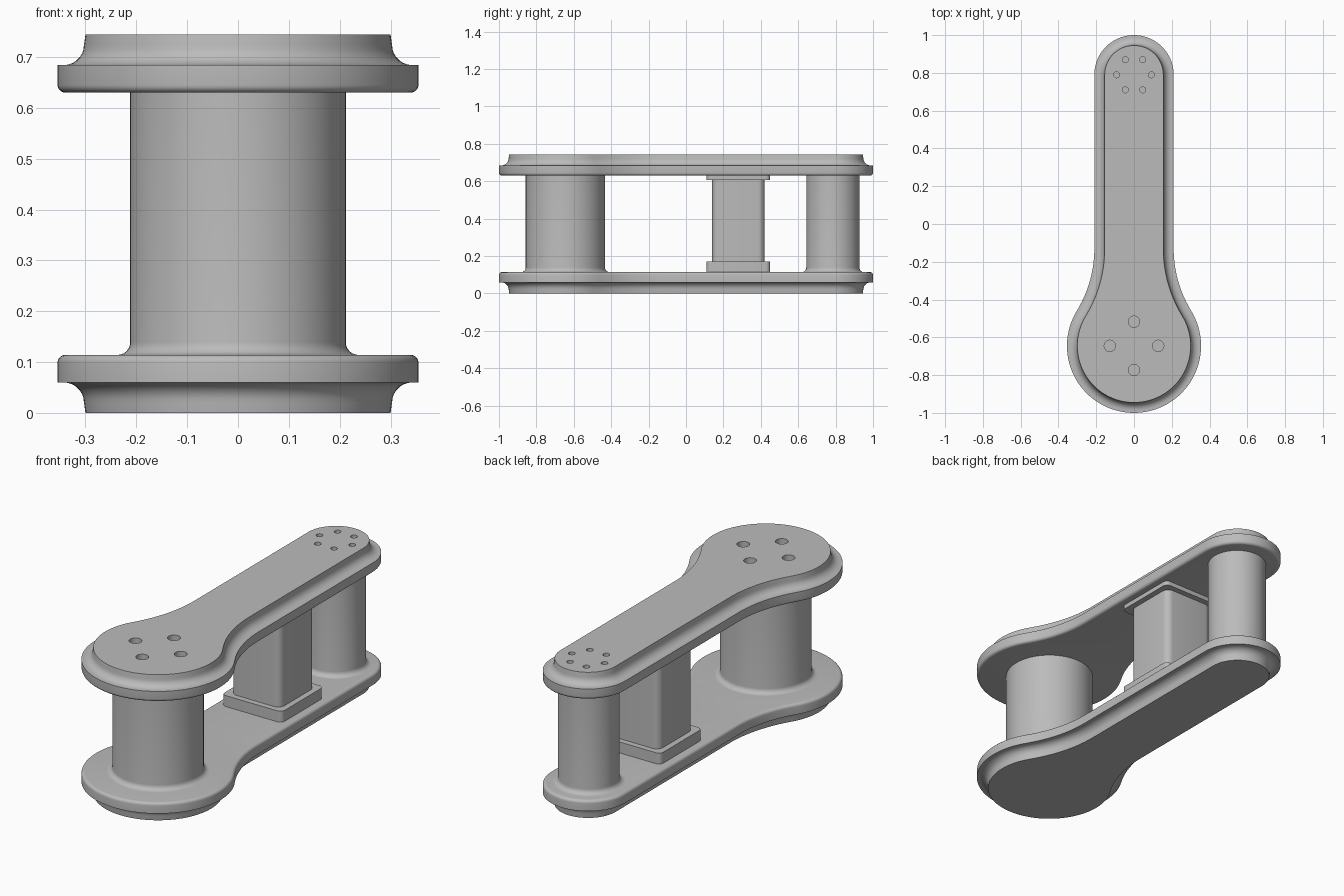
import bpy, bmesh
from math import sin, cos, pi, atan2, sqrt, radians

cube = bpy.data.objects.get("Cube")
if cube:
    bpy.data.objects.remove(cube)

# Main dimensions
BIG_Y, BIG_R = -0.645, 0.355
END_Y, END_R = 0.79, 0.21
NECK_Y, NECK_R = -0.13, 0.63
HEIGHT, PLATE = 0.744, 0.114

grey = bpy.data.materials.new("plain_grey")
grey.use_nodes = True
grey.diffuse_color = (0.5, 0.5, 0.5, 1)
grey.node_tree.nodes["Principled BSDF"].inputs["Base Color"].default_value = (0.5, 0.5, 0.5, 1)


def arc(cx, cy, r, a, b, n):
    return [(cx + r * cos(a + (b - a) * i / n), cy + r * sin(a + (b - a) * i / n))
            for i in range(n + 1)]


def keyhole(inset):
    """Outline with a round head, curved neck and straight round-ended arm."""
    neck_x = END_R + NECK_R
    t = atan2(NECK_Y - BIG_Y, neck_x)
    half = arc(0, BIG_Y, BIG_R - inset, -pi / 2, t, 32)
    half += arc(neck_x, NECK_Y, NECK_R + inset, pi + t, pi, 14)[1:]
    half += arc(0, END_Y, END_R - inset, 0, pi / 2, 20)
    return half + [(-x, y) for x, y in half[-2:0:-1]]


def rounded_rect(cy, half, r):
    pts = []
    for k, (sx, sy) in enumerate([(1, 1), (-1, 1), (-1, -1), (1, -1)]):
        pts += arc(sx * (half - r), cy + sy * (half - r), r, k * pi / 2, (k + 1) * pi / 2, 6)
    return pts


def loft(name, rings):
    """Skin a stack of (outline, z) rings and cap both ends."""
    bm = bmesh.new()
    loops = [[bm.verts.new((x, y, z)) for x, y in pts] for pts, z in rings]
    for lo, hi in zip(loops, loops[1:]):
        for i in range(len(lo)):
            j = (i + 1) % len(lo)
            bm.faces.new((lo[i], lo[j], hi[j], hi[i]))
    bm.faces.new(loops[0][::-1])
    bm.faces.new(loops[-1])
    bmesh.ops.recalc_face_normals(bm, faces=bm.faces)
    mesh = bpy.data.meshes.new(name)
    bm.to_mesh(mesh)
    bm.free()
    mesh.materials.append(grey)
    ob = bpy.data.objects.new(name, mesh)
    bpy.context.collection.objects.link(ob)
    return ob


def smooth(ob):
    bpy.ops.object.select_all(action='DESELECT')
    ob.select_set(True)
    bpy.context.view_layer.objects.active = ob
    bpy.ops.object.shade_smooth_by_angle(angle=radians(32))


def circle(cx, cy, r, n=64):
    return arc(cx, cy, r, 0, 2 * pi, n)[:-1]


# Plate edge: coved foot, vertical rim, rounded shoulder
edge = [(0.055, 0)]
edge += arc(0.012, 0.02, 0.04, 0, pi / 2, 7)
edge += [(0, 0.06)]
edge += arc(0.015, PLATE - 0.015, 0.015, pi, pi / 2, 5)

bottom_plate = loft("bottom_plate", [(keyhole(d), z) for d, z in edge])
top_plate = loft("top_plate", [(keyhole(d), HEIGHT - z) for d, z in reversed(edge)])

# Blind screw holes in the top plate
holes = [(0.128 * cos(k * pi / 2), BIG_Y + 0.128 * sin(k * pi / 2), 0.03) for k in range(4)]
holes += [(0.0925 * cos(k * pi / 3), END_Y + 0.0925 * sin(k * pi / 3), 0.016) for k in range(6)]
for i, (x, y, r) in enumerate(holes):
    cutter = loft(f"hole_cutter_{i}", [(circle(x, y, r, 24), HEIGHT - 0.06),
                                       (circle(x, y, r, 24), HEIGHT + 0.05)])
    cut = top_plate.modifiers.new("hole", 'BOOLEAN')
    cut.operation, cut.solver, cut.object = 'DIFFERENCE', 'EXACT', cutter
    bpy.context.view_layer.objects.active = top_plate
    bpy.ops.object.modifier_apply(modifier=cut.name)
    bpy.data.objects.remove(cutter)


# Round posts with a fillet at the foot
def post(name, cy, r, f=0.025):
    profile = [(r + f, PLATE - 0.01)]
    profile += arc(r + f, PLATE + f, f, 1.5 * pi, pi, 6)
    profile += [(r, HEIGHT - PLATE + 0.01)]
    return loft(name, [(circle(0, cy, q), z) for q, z in profile])


front_post = post("front_post", BIG_Y, 0.212)
rear_post = post("rear_post", 0.785, 0.142)


# Square middle post with a flange at each end
def block(name, half, r, z0, z1):
    outline = rounded_rect(0.28, half, r)
    return loft(name, [(outline, z0), (outline, z1)])


middle_post = block("middle_post", 0.14, 0.035, 0.15, 0.62)
lower_flange = block("lower_flange", 0.17, 0.025, PLATE - 0.01, 0.17)
upper_flange = block("upper_flange", 0.17, 0.025, 0.607, HEIGHT - PLATE + 0.01)

for part in (bottom_plate, top_plate, front_post, rear_post,
             middle_post, lower_flange, upper_flange):
    smooth(part)
